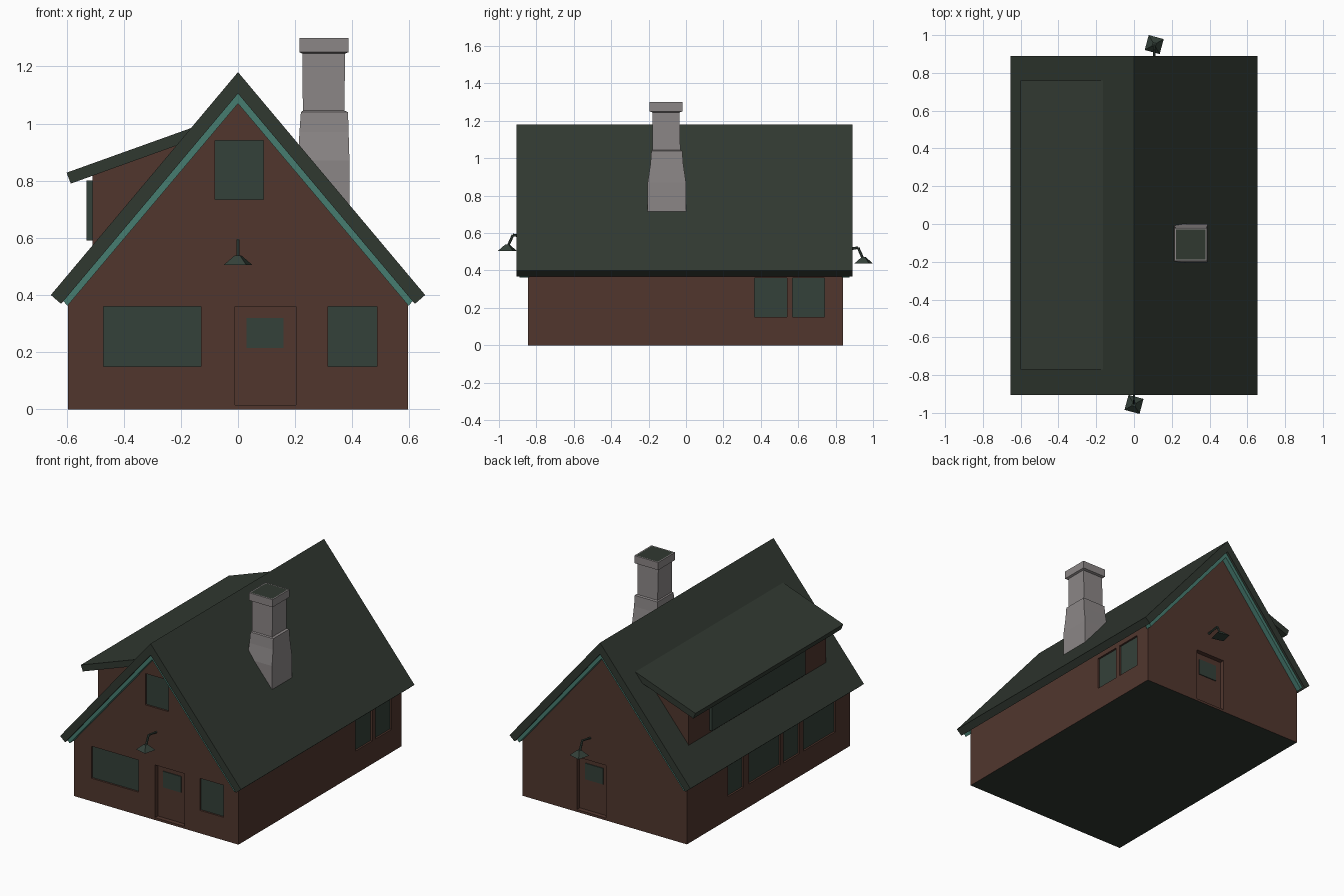
import bpy, bmesh, math
from mathutils import Matrix

if "Cube" in bpy.data.objects:
    bpy.data.objects.remove(bpy.data.objects["Cube"])


def material(name, rgb):
    m = bpy.data.materials.new(name)
    m.diffuse_color = (*rgb, 1)
    m.use_nodes = True
    m.node_tree.nodes["Principled BSDF"].inputs["Base Color"].default_value = m.diffuse_color
    return m


BROWN = material("brown wall", (0.082, 0.037, 0.027))
GREEN = material("dark green roof", (0.030, 0.040, 0.030))
GLASS = material("green glass", (0.034, 0.052, 0.041))
TEAL = material("teal trim", (0.062, 0.20, 0.16))
GREY = material("grey stone", (0.26, 0.24, 0.24))


def finish(name, bm, *mats):
    bmesh.ops.recalc_face_normals(bm, faces=bm.faces)
    me = bpy.data.meshes.new(name)
    bm.to_mesh(me)
    bm.free()
    ob = bpy.data.objects.new(name, me)
    bpy.context.collection.objects.link(ob)
    for m in mats:
        me.materials.append(m)
    return ob


def add_box(bm, x, y, z):
    """Box from (min, max) pairs."""
    mid = [(a + b) / 2 for a, b in (x, y, z)]
    size = [b - a for a, b in (x, y, z)]
    bmesh.ops.create_cube(bm, size=1, matrix=Matrix.Translation(mid) @ Matrix.Diagonal((*size, 1)))


def box(name, x, y, z, mat):
    bm = bmesh.new()
    add_box(bm, x, y, z)
    return finish(name, bm, mat)


def prism(name, profile, y0, y1, mat):
    """Extrude an xz profile along y."""
    bm = bmesh.new()
    f = bm.faces.new([bm.verts.new((x, y0, z)) for x, z in profile])
    new = bmesh.ops.extrude_face_region(bm, geom=[f])["geom"]
    bmesh.ops.translate(bm, vec=(0, y1 - y0, 0), verts=[v for v in new if isinstance(v, bmesh.types.BMVert)])
    return finish(name, bm, mat)


SLOPE = 1.19
FRONT, BACK, SIDE = -0.845, 0.84, 0.595
under = lambda x: 1.105 - SLOPE * abs(x)

# walls, one gabled block
walls = prism("walls", [(-SIDE, 0), (SIDE, 0), (SIDE, under(SIDE) + 0.02), (0, 1.125), (-SIDE, under(SIDE) + 0.02)],
              FRONT, BACK, BROWN)

# openings: wall side, (range along the wall), (height range)
WIN = (0.15, 0.36)
windows = [("front", (-0.47, -0.13), WIN), ("front", (0.315, 0.487), WIN), ("front", (-0.08, 0.09), (0.735, 0.94)),
           ("right", (0.365, 0.54), WIN), ("right", (0.57, 0.74), WIN),
           ("left", (0.253, 0.417), WIN), ("left", (-0.13, 0.20), WIN),
           ("left", (-0.325, -0.16), WIN), ("left", (-0.696, -0.366), WIN)]
doors = [("front", (-0.01, 0.203), (0.015, 0.36)), ("back", (-0.01, 0.203), (0.015, 0.36))]


def slab(side, span, near, far):
    """x and y ranges of a slab whose depth runs from near to far, measured inward from a wall."""
    if side == "front":
        return span, (FRONT + near, FRONT + far)
    if side == "back":
        return span, (BACK - far, BACK - near)
    if side == "right":
        return (SIDE - far, SIDE - near), span
    return (-SIDE + near, -SIDE + far), span


# cut the recesses
bm = bmesh.new()
for group, depth in ((windows, 0.02), (doors, 0.03)):
    for side, span, z in group:
        add_box(bm, *slab(side, span, -0.05, depth), z)
cutter = finish("cutter", bm)
cutter.hide_render = True
mod = walls.modifiers.new("openings", "BOOLEAN")
mod.object = cutter
mod.operation = "DIFFERENCE"
mod.solver = "EXACT"
bpy.context.view_layer.objects.active = walls
bpy.ops.object.modifier_apply(modifier=mod.name)
bpy.data.objects.remove(cutter)

# dark underside of the house
walls.data.materials.append(GREEN)
for p in walls.data.polygons:
    if p.normal.z < -0.9 and p.center.z < 0.005:
        p.material_index = 1

# window panes and door panes
for i, (side, span, z) in enumerate(windows):
    box(f"{side}_window_{i}", *slab(side, span, 0.012, 0.021), z, GLASS)
for side, span, z in doors:
    box(f"{side}_door_pane", *slab(side, (0.03, 0.16), 0.025, 0.031), (0.215, 0.32), GLASS)

# main roof, a folded slab
prism("roof", [(0, 1.18), (0.655, 0.40), (0.619, 0.369), (0, 1.105), (-0.619, 0.369), (-0.655, 0.40)],
      -0.905, 0.89, GREEN)

# teal trim under the gable overhangs
for name, y0, y1 in (("front_trim", -0.89, FRONT + 0.005), ("back_trim", BACK - 0.005, 0.875)):
    prism(name, [(0, 1.107), (0.612, 0.38), (0.597, 0.362), (0, 1.07), (-0.597, 0.362), (-0.612, 0.38)],
          y0, y1, TEAL)

# dormer on the left slope
prism("dormer_walls", [(-0.51, 0.54), (-0.51, 0.825), (-0.15, 0.955), (-0.15, 0.95)], -0.72, 0.70, BROWN)
prism("dormer_roof", [(-0.60, 0.828), (-0.585, 0.79), (-0.12, 0.957), (-0.12, 1.0)], -0.77, 0.76, GREEN)
box("dormer_window", (-0.53, -0.505), (-0.48, 0.487), (0.59, 0.80), GLASS)

# chimney, stacked rectangles (x min, x max, y min, y max, z)
rings = [(0.21, 0.39, -0.205, 0.0, 0.62), (0.21, 0.39, -0.205, 0.0, 0.87), (0.215, 0.387, -0.19, -0.015, 0.97),
         (0.22, 0.385, -0.185, -0.02, 1.04), (0.227, 0.372, -0.178, -0.03, 1.045),
         (0.225, 0.375, -0.178, -0.035, 1.245), (0.215, 0.387, -0.195, -0.02, 1.25),
         (0.215, 0.387, -0.195, -0.02, 1.30), (0.223, 0.379, -0.187, -0.028, 1.30)]
bm = bmesh.new()
loops = [[bm.verts.new((x, y, z)) for x, y in ((a, c), (b, c), (b, d), (a, d))] for a, b, c, d, z in rings]
for lo, hi in zip(loops, loops[1:]):
    for i in range(4):
        j = (i + 1) % 4
        bm.faces.new((lo[i], lo[j], hi[j], hi[i]))
bm.faces.new(loops[0])
bm.faces.new(loops[-1]).material_index = 1
finish("chimney", bm, GREY, GREEN)


# gooseneck lamps with square shades
def rod(bm, a, b, r):
    d = b - a
    m = Matrix.Translation((a + b) / 2) @ d.to_track_quat("Z", "Y").to_matrix().to_4x4()
    bmesh.ops.create_cone(bm, cap_ends=True, segments=6, radius1=r, radius2=r, depth=d.length, matrix=m)


def lamp(name, x, wall, out, z):
    bm = bmesh.new()
    pts = [Matrix.Translation((x, wall + out * o, z + h)).translation
           for o, h in ((-0.01, 0.07), (0.08, 0.085), (0.107, 0.025))]
    rod(bm, pts[0], pts[1], 0.007)
    rod(bm, pts[1], pts[2], 0.007)
    m = Matrix.Translation((x, wall + out * 0.11, z + 0.017)) @ Matrix.Rotation(math.radians(30), 4, "Z")
    bmesh.ops.create_cone(bm, cap_ends=True, segments=4, radius1=0.058, radius2=0.013, depth=0.034, matrix=m)
    finish(name, bm, GLASS)


lamp("front_lamp", 0.0, FRONT, -1, 0.505)
lamp("back_lamp", 0.107, BACK, 1, 0.437)
